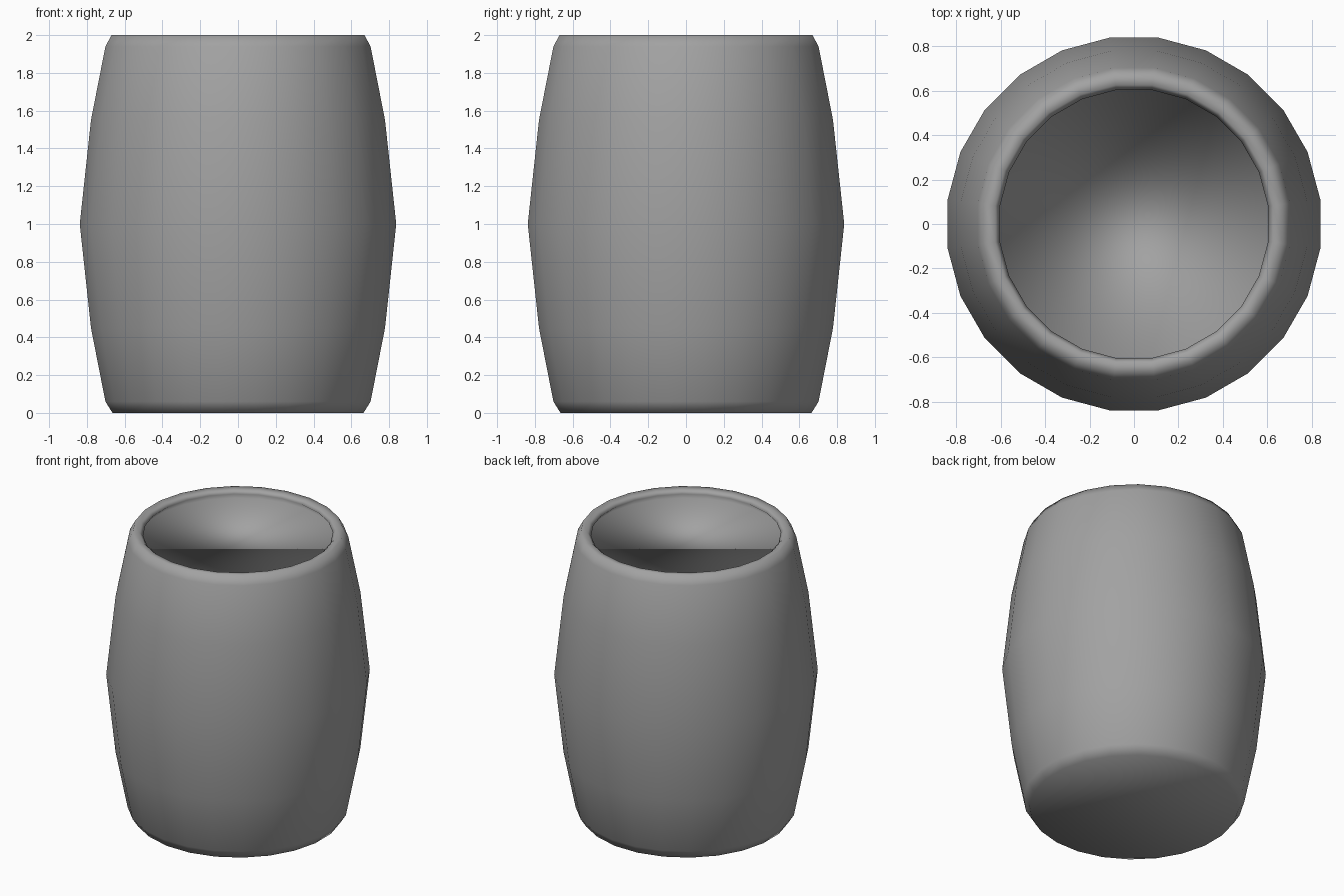
import bpy
import bmesh
import math

SIDES = 24

cube = bpy.data.objects.get("Cube")
if cube:
    bpy.data.objects.remove(cube, do_unlink=True)

# Plain grey material
grey = bpy.data.materials.new("plain grey")
grey.use_nodes = True
colour = (0.36, 0.36, 0.36, 1)
grey.diffuse_color = colour
grey.node_tree.nodes["Principled BSDF"].inputs["Base Color"].default_value = colour

# Radius and height from the base, up the bulging wall, over the rim to the recessed top
profile = [
    (0.67, 0.0), (0.708, 0.06), (0.785, 0.45), (0.845, 1.0),
    (0.785, 1.55), (0.708, 1.94), (0.675, 2.0), (0.63, 1.995),
    (0.608, 1.975), (0.645, 1.93),
]


def add_ring(bm, radius, z):
    ring = []
    for i in range(SIDES):
        a = math.tau * (i + 0.5) / SIDES
        ring.append(bm.verts.new((radius * math.cos(a), radius * math.sin(a), z)))
    return ring


# Barrel body: stacked rings, bridged, with one flat cap at each end
bm = bmesh.new()
rings = [add_ring(bm, r, z) for r, z in profile]
for low, high in zip(rings, rings[1:]):
    for i in range(SIDES):
        j = (i + 1) % SIDES
        bm.faces.new((low[i], low[j], high[j], high[i]))
bm.faces.new(reversed(rings[0]))
bm.faces.new(rings[-1])
for face in bm.faces:
    face.smooth = True

mesh = bpy.data.meshes.new("barrel_body")
bm.to_mesh(mesh)
bm.free()
mesh.materials.append(grey)
barrel = bpy.data.objects.new("barrel_body", mesh)
bpy.context.collection.objects.link(barrel)
